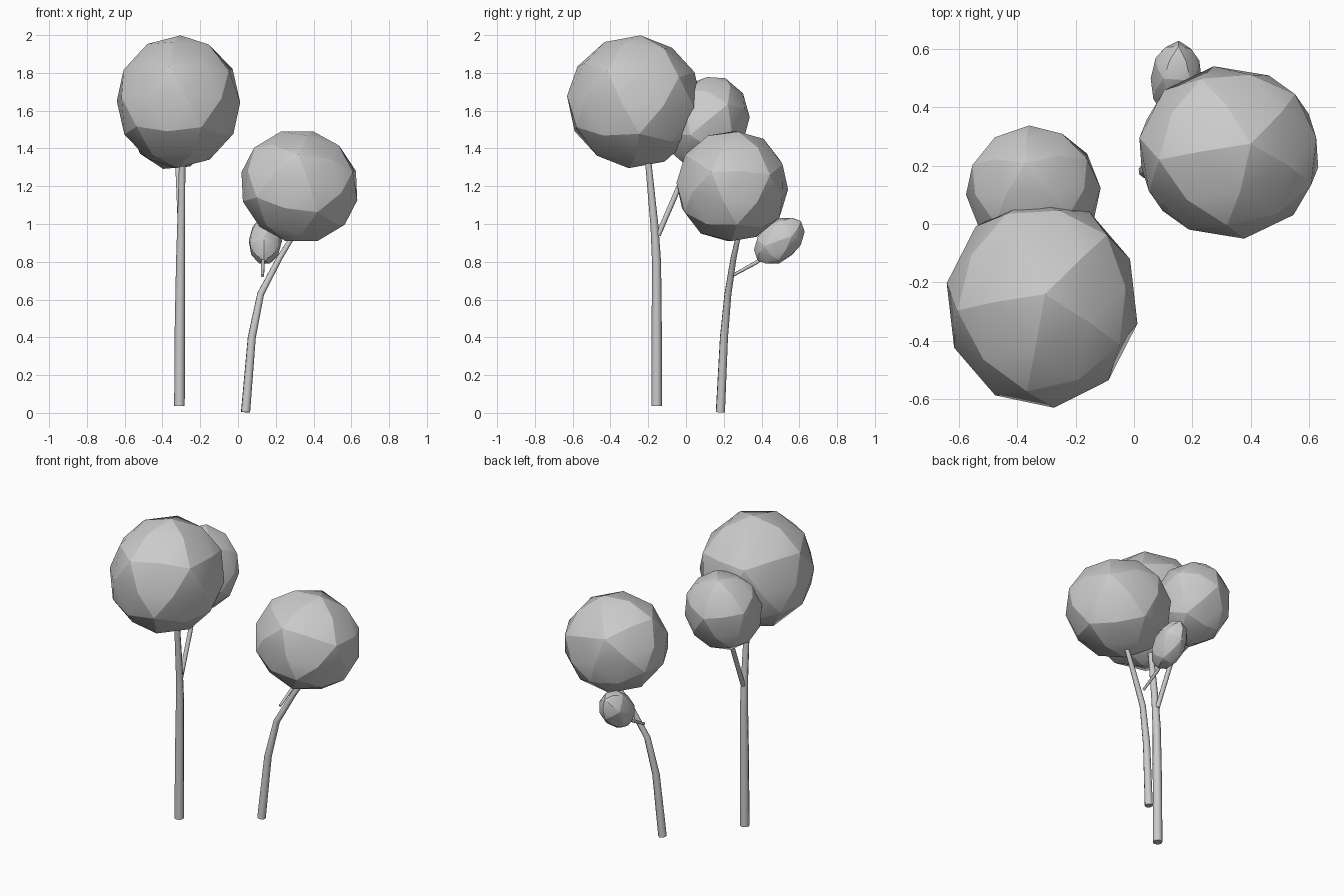
import bpy
from math import radians
from mathutils import Matrix, Vector

if "Cube" in bpy.data.objects:
    bpy.data.objects.remove(bpy.data.objects["Cube"])


def smooth(obj, angle):
    bpy.ops.object.select_all(action='DESELECT')
    obj.select_set(True)
    bpy.context.view_layer.objects.active = obj
    bpy.ops.object.shade_smooth_by_angle(angle=radians(angle))


def stem(name, points):
    """Tapered eight-sided tube through (x, y, z, radius) points."""
    curve = bpy.data.curves.new(name, 'CURVE')
    curve.dimensions = '3D'
    curve.bevel_depth = 1.0
    curve.bevel_resolution = 2
    curve.use_fill_caps = True
    spline = curve.splines.new('POLY')
    spline.points.add(len(points) - 1)
    for p, (x, y, z, r) in zip(spline.points, points):
        p.co = (x, y, z, 1)
        p.radius = r
    obj = bpy.data.objects.new(name, curve)
    bpy.context.collection.objects.link(obj)
    bpy.ops.object.select_all(action='DESELECT')
    obj.select_set(True)
    bpy.context.view_layer.objects.active = obj
    bpy.ops.object.convert(target='MESH')
    smooth(bpy.context.object, 50)


def foliage(name, centre, radii, axis, spin):
    """Faceted ball, stretched and leaning along its branch."""
    bpy.ops.mesh.primitive_ico_sphere_add(subdivisions=2, radius=1)
    obj = bpy.context.object
    obj.name = name
    smooth(obj, 20)  # keeps only the twenty large facets crisp
    lean = Vector((0, 0, 1)).rotation_difference(Vector(axis))
    obj.data.transform(lean.to_matrix().to_4x4()
                       @ Matrix.Diagonal((*radii, 1))
                       @ Matrix.Rotation(radians(spin), 4, 'Z'))
    obj.location = centre


# Tall tree
stem("tall_trunk", [(-.31, -.155, .037, .028), (-.308, -.155, .45, .027),
                    (-.304, -.156, .8, .024), (-.301, -.167, .99, .021),
                    (-.296, -.197, 1.3, .017), (-.294, -.215, 1.5, .014)])
stem("tall_branch", [(-.303, -.148, .94, .014), (-.313, -.04, 1.19, .014),
                     (-.325, .05, 1.4, .011)])
foliage("tall_crown", (-.315, -.272, 1.647), (.333, .362, .353), (.03, .09, 1), -29)
foliage("tall_side_foliage", (-.345, .112, 1.535), (.232, .22, .257), (-.1, .38, .92), 20)

# Short leaning tree
stem("short_trunk", [(.04, .182, .004, .025), (.073, .201, .4, .022),
                     (.12, .222, .63, .019), (.22, .252, .82, .016),
                     (.3, .28, .95, .013), (.33, .285, 1.08, .011)])
stem("short_branch", [(.13, .242, .725, .008), (.132, .37, .795, .010),
                      (.138, .46, .86, .008)])
foliage("short_crown", (.325, .245, 1.2), (.32, .3, .3), (.25, .1, .96), 45)
foliage("short_side_foliage", (.145, .494, .911), (.088, .104, .155), (.05, .74, .67), 15)
